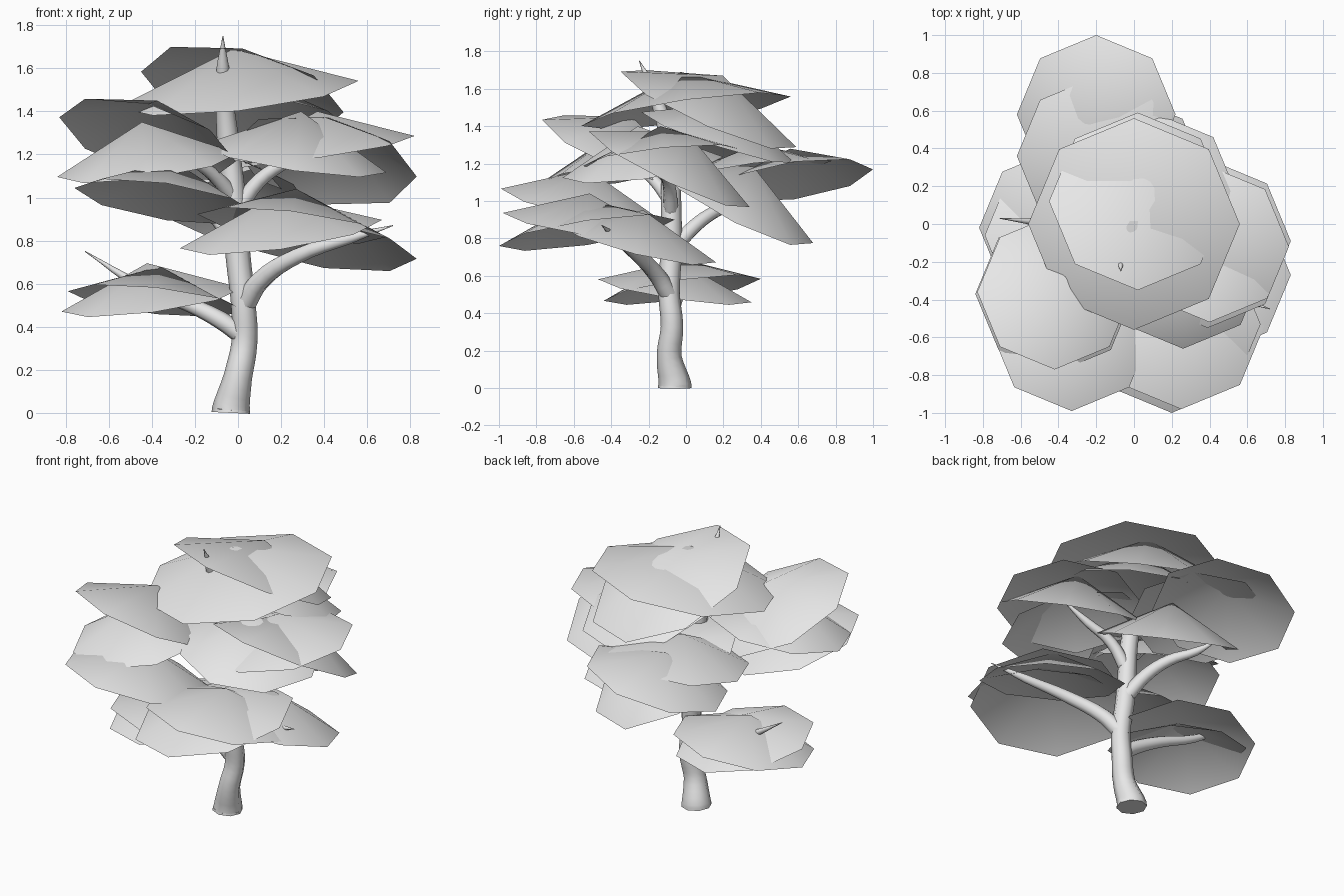
import bpy, bmesh
from math import cos, sin, pi, radians

cube = bpy.data.objects.get("Cube")
if cube:
    bpy.data.objects.remove(cube)

# One plain grey for the whole tree
grey = bpy.data.materials.new("light grey")
grey.use_nodes = True
grey.diffuse_color = (0.8, 0.8, 0.8, 1)
grey.node_tree.nodes["Principled BSDF"].inputs["Base Color"].default_value = (0.8, 0.8, 0.8, 1)


def select_only(obj):
    bpy.ops.object.select_all(action='DESELECT')
    obj.select_set(True)
    bpy.context.view_layer.objects.active = obj


def limb(name, points):
    """Tapered tube through (x, y, z, radius) points."""
    curve = bpy.data.curves.new(name, 'CURVE')
    curve.dimensions = '3D'
    curve.bevel_depth = 1
    curve.bevel_resolution = 2
    curve.resolution_u = 4
    curve.use_fill_caps = True
    spline = curve.splines.new('BEZIER')
    spline.bezier_points.add(len(points) - 1)
    for bp, (x, y, z, r) in zip(spline.bezier_points, points):
        bp.co = (x, y, z)
        bp.radius = r
        bp.handle_left_type = bp.handle_right_type = 'AUTO'
    obj = bpy.data.objects.new(name, curve)
    bpy.context.collection.objects.link(obj)
    select_only(obj)
    bpy.ops.object.convert(target='MESH')
    obj = bpy.context.object
    obj.data.materials.clear()
    obj.data.materials.append(grey)
    bpy.ops.object.shade_smooth_by_angle(angle=radians(50))


def leaf_pad(name, centre, radius, slope_x, slope_y, rise=0.18, sides=8):
    """Open, shallow eight-sided cone on a sloping rim, its tip square to the slope."""
    cx, cy, cz = centre
    bm = bmesh.new()
    tip = bm.verts.new((cx - rise * slope_x, cy - rise * slope_y, cz + rise))
    rim = []
    for i in range(sides):
        a = 2 * pi * i / sides
        dx, dy = radius * cos(a), radius * sin(a)
        rim.append(bm.verts.new((cx + dx, cy + dy, cz + slope_x * dx + slope_y * dy)))
    for i in range(sides):
        bm.faces.new((tip, rim[i], rim[(i + 1) % sides]))
    mesh = bpy.data.meshes.new(name)
    bm.to_mesh(mesh)
    bm.free()
    mesh.materials.append(grey)
    obj = bpy.data.objects.new(name, mesh)
    bpy.context.collection.objects.link(obj)
    select_only(obj)
    bpy.ops.object.shade_smooth()


# Trunk, ending in a thin spike above the crown
limb("trunk", [(-.033, -.06, 0, .09), (-.032, -.06, .02, .088), (0, -.09, .17, .066),
               (.03, -.075, .33, .06), (.025, -.09, .5, .057), (0, -.08, .73, .058),
               (-.02, -.08, 1.02, .054), (-.05, -.09, 1.3, .05),
               (-.07, -.18, 1.6, .03), (-.07, -.25, 1.75, .002)])

# Branches
limb("low_branch", [(.02, -.08, .36, .045), (-.08, -.07, .43, .042), (-.22, -.04, .5, .035),
                    (-.45, 0, .59, .025), (-.71, .03, .75, .002)])
limb("front_branch", [(.03, -.09, .5, .05), (.1, -.16, .61, .046), (.28, -.28, .73, .038),
                      (.52, -.38, .81, .026), (.72, -.45, .87, .002)])
limb("back_branch", [(0, -.07, .74, .045), (-.06, .04, .86, .04), (-.14, .15, .94, .034),
                     (-.25, .27, .99, .025), (-.34, .36, 1.06, .002)])
limb("side_branch", [(-.01, -.08, .93, .04), (.1, -.09, 1.08, .034),
                     (.25, -.13, 1.18, .025), (.42, -.17, 1.3, .002)])
limb("upper_branch", [(-.02, -.08, 1.0, .04), (-.12, -.17, 1.11, .032),
                      (-.24, -.27, 1.19, .024), (-.38, -.36, 1.3, .002)])

# Leaf pads, in crossed pairs and threes
leaf_pad("low_pad_a", (-.40, -.02, .525), .42, .13, .14, rise=.17)
leaf_pad("low_pad_b", (-.38, -.06, .52), .41, -.11, -.15, rise=.16)
leaf_pad("front_pad_a", (.20, -.53, .83), .47, .14, .15, rise=.18)
leaf_pad("front_pad_b", (.40, -.27, .78), .43, -.15, -.25, rise=.17)
leaf_pad("front_pad_c", (.25, -.54, .87), .44, -.12, -.15, rise=.17)
leaf_pad("middle_pad", (-.33, -.56, .98), .43, -.15, -.2, rise=.19)
leaf_pad("upper_pad_a", (-.42, -.37, 1.15), .42, .13, .15, rise=.2)
leaf_pad("upper_pad_b", (-.42, -.36, 1.27), .41, -.25, -.4)
leaf_pad("back_pad_a", (-.20, .58, 1.11), .42, .24, .14, rise=.17)
leaf_pad("back_pad_b", (-.04, .26, .985), .42, -.24, -.5, rise=.2)
leaf_pad("back_pad_c", (-.20, .36, 1.16), .42, .1, .13, rise=.15)
leaf_pad("side_pad_a", (.39, -.12, 1.23), .43, .13, .1, rise=.17)
leaf_pad("side_pad_b", (.40, -.09, 1.17), .43, -.17, -.47, rise=.2)
leaf_pad("side_pad_c", (.26, -.23, 1.18), .43, -.15, .13, rise=.22)
leaf_pad("top_pad_a", (0, 0, 1.48), .56, .11, .14, rise=.21)
leaf_pad("top_pad_b", (.02, .12, 1.49), .47, -.2, -.43)
leaf_pad("top_pad_c", (.13, .17, 1.34), .41, -.12, -.33)
